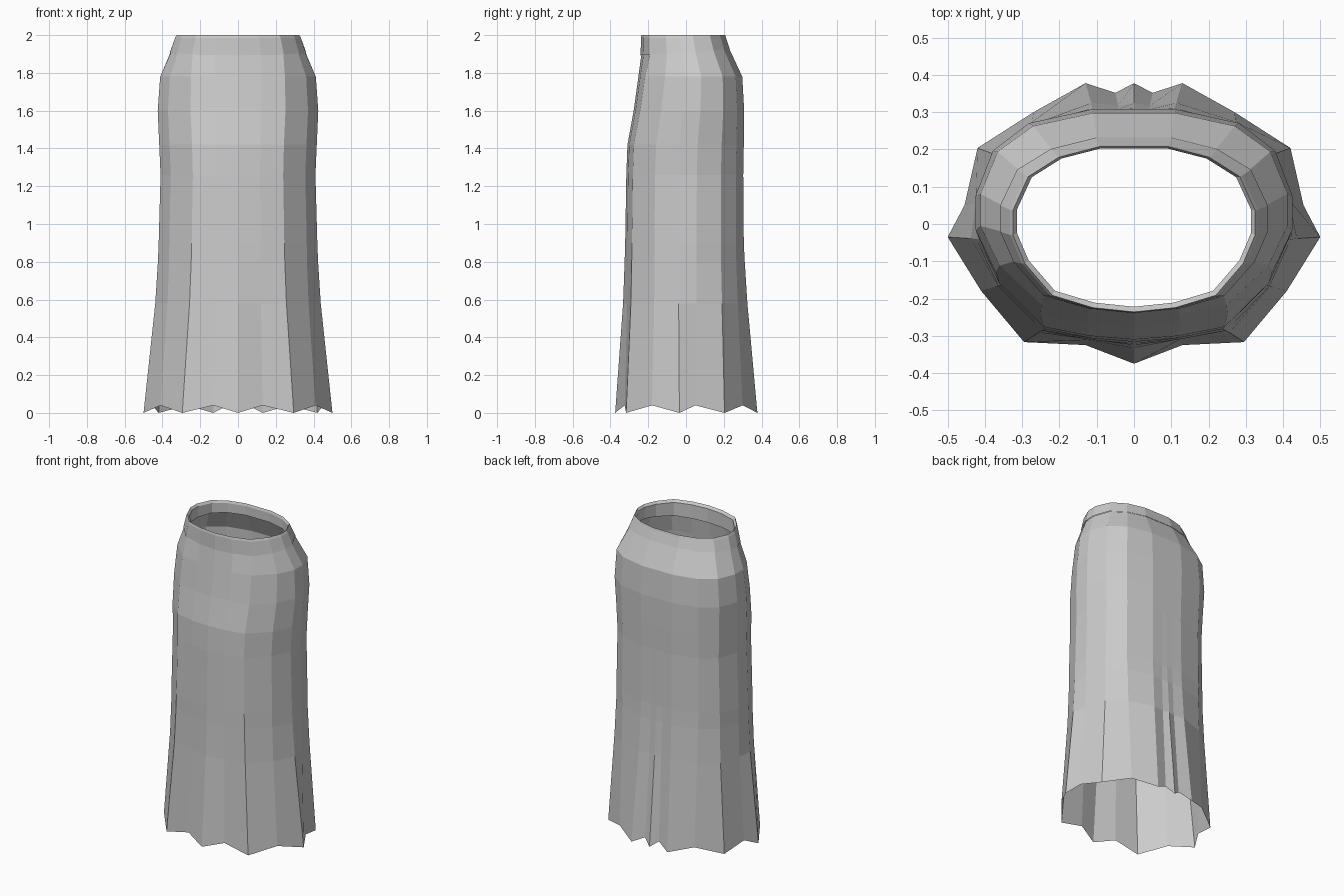
import bpy
import bmesh

cube = bpy.data.objects.get("Cube")
if cube:
    bpy.data.objects.remove(cube, do_unlink=True)

fabric = bpy.data.materials.new("light_grey_fabric")
fabric.use_nodes = True
grey = (0.6, 0.6, 0.6, 1)
fabric.diffuse_color = grey
fabric.node_tree.nodes["Principled BSDF"].inputs["Base Color"].default_value = grey

# Half cross-sections, running from centre back round the side to centre front
WAIST = [(0, .23), (.035, .23), (.1, .23), (.22, .2), (.31, .145), (.355, .05),
         (.355, -.02), (.32, -.1), (.24, -.19), (.12, -.225), (0, -.237)]
HIP = [(0, .31), (.04, .31), (.11, .31), (.28, .27), (.375, .19), (.42, .06),
       (.42, -.04), (.365, -.165), (.245, -.285), (.12, -.31), (0, -.32)]
HEM = [(0, .378), (.05, .352), (.13, .378), (.27, .3), (.42, .204), (.455, .05),
       (.5, -.035), (.41, -.18), (.295, -.317), (.13, -.325), (0, -.375)]


def section(a, b, mix, half_width, front, back):
    """Blend two half sections, then fit them to the wanted extents."""
    pts = [(p[0] + (q[0] - p[0]) * mix, p[1] + (q[1] - p[1]) * mix) for p, q in zip(a, b)]
    w = max(p[0] for p in pts)
    lo = min(p[1] for p in pts)
    hi = max(p[1] for p in pts)
    return [(x * half_width / w, front + (y - lo) * (back - front) / (hi - lo)) for x, y in pts]


def ring(half, z_of):
    """Mirror a half section into a closed ring of 3D points."""
    left = [(x, y, z_of(i, y)) for i, (x, y) in enumerate(half)]
    return left + [(-x, y, z) for x, y, z in reversed(left[1:-1])]


def loft(name, rings):
    """Join consecutive rings with quads that face outward."""
    bm = bmesh.new()
    rows = [[bm.verts.new(p) for p in r] for r in rings]
    for low, high in zip(rows, rows[1:]):
        n = len(low)
        for i in range(n):
            j = (i + 1) % n
            bm.faces.new((low[j], low[i], high[i], high[j]))
    mesh = bpy.data.meshes.new(name)
    bm.to_mesh(mesh)
    bm.free()
    mesh.materials.append(fabric)
    bpy.context.collection.objects.link(bpy.data.objects.new(name, mesh))


def level(z):
    return lambda i, y: z


def waist_line(i, y):
    return 1.91 + y * 0.07


# Skirt: zigzag hem, flaring pleats, hips and tapered waist
skirt = [ring(HEM, lambda i, y: 0.04 * (i % 2))]
for z, mix, width, front, back in [
        (.58, .3, .438, -.333, .325),
        (.8, .15, .424, -.325, .311),
        (.9, .05, .42, -.322, .306),
        (1.26, 0, .41, -.316, .303)]:
    skirt.append(ring(section(HIP, HEM, mix, width, front, back), level(z)))
for z, mix, width, front, back in [
        (1.42, 1, .417, -.31, .306),
        (1.6, .9, .425, -.277, .308),
        (1.78, .75, .412, -.252, .298)]:
    skirt.append(ring(section(WAIST, HIP, mix, width, front, back), level(z)))
skirt.append(ring(WAIST, waist_line))
loft("skirt", skirt)

# Waistband: outer wall, rounded rim and inner wall
band = [ring(section(WAIST, WAIST, 0, .359, -.24, .232), waist_line)]
for z, width, front, back in [
        (1.985, .333, -.239, .212),
        (2.0, .325, -.236, .208),
        (1.985, .314, -.222, .203)]:
    band.append(ring(section(WAIST, WAIST, 0, width, front, back), level(z)))
band.append(ring(section(WAIST, WAIST, 0, .318, -.222, .204), waist_line))
loft("waistband", band)
